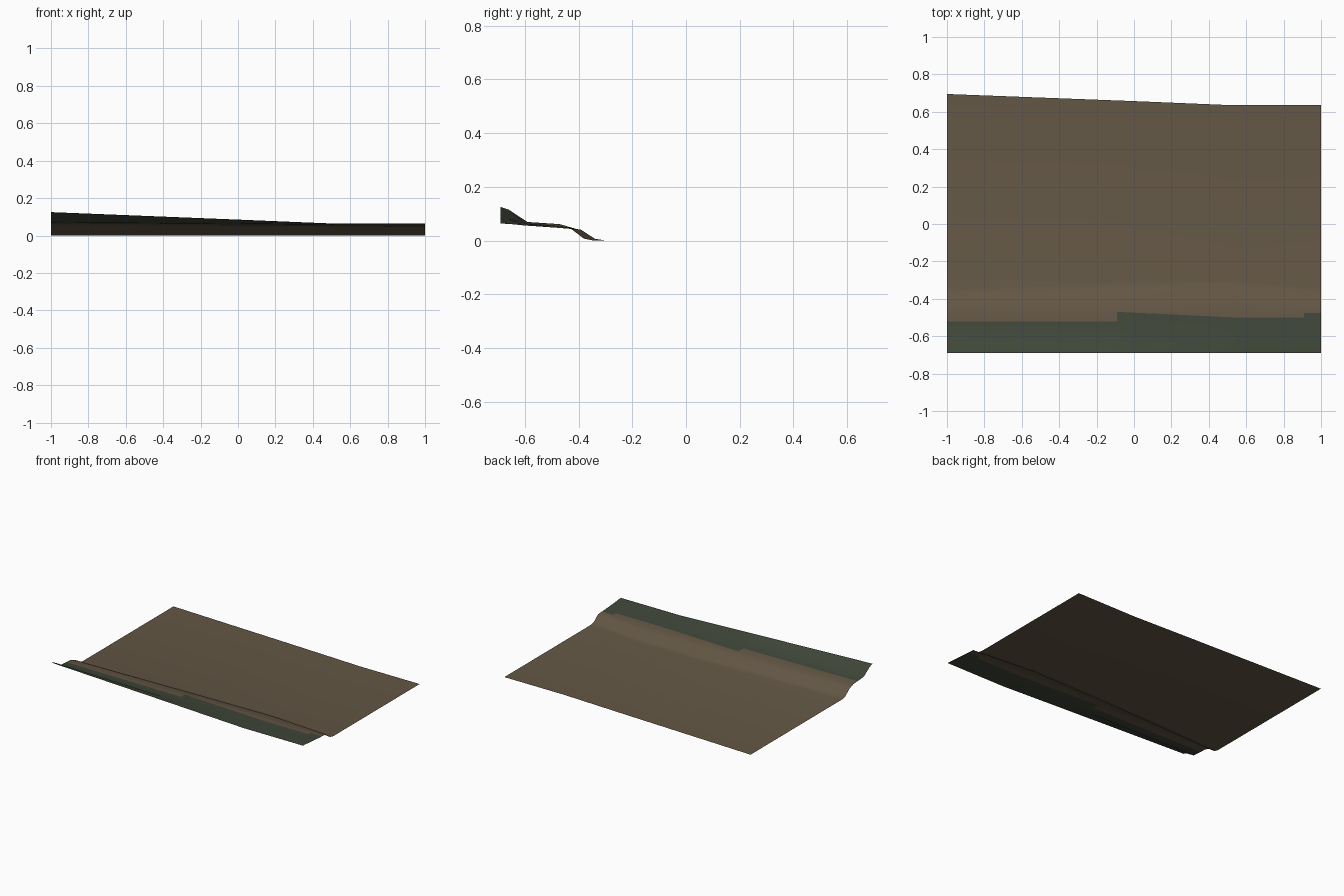
import bpy, bmesh
from mathutils import Vector

if "Cube" in bpy.data.objects:
    bpy.data.objects.remove(bpy.data.objects["Cube"])


def material(name, rgb):
    m = bpy.data.materials.new(name)
    m.diffuse_color = (*rgb, 1)
    m.use_nodes = True
    m.node_tree.nodes["Principled BSDF"].inputs["Base Color"].default_value = m.diffuse_color
    return m


# Cross-sections (y, z) of the stepped bank at four stations along x
STATIONS = [
    (-1.0, [(-.69, .125), (-.66, .115), (-.59, .069), (-.47, .061), (-.43, .046), (-.38, .008), (-.345, 0), (.695, 0)]),
    (0.0, [(-.69, .085), (-.66, .079), (-.60, .063), (-.47, .053), (-.40, .041), (-.345, .007), (-.31, 0), (.657, 0)]),
    (0.53, [(-.69, .063), (-.66, .062), (-.60, .057), (-.47, .048), (-.39, .040), (-.34, .007), (-.30, 0), (.635, 0)]),
    (1.0, [(-.69, .063), (-.66, .062), (-.60, .056), (-.50, .049), (-.43, .045), (-.38, .007), (-.345, 0), (.635, 0)]),
]
# Grass edge: strips of (x0, y0, x1, y1), green in front of each line
GRASS = [(-1, -.52, -.09, -.52), (-.09, -.47, .55, -.5), (.55, -.5, .91, -.5), (.91, -.475, 1, -.475)]

# Loft the sections into one open sheet
bm = bmesh.new()
rows = [[bm.verts.new((x, y, z)) for y, z in pts] for x, pts in STATIONS]
for a, b in zip(rows, rows[1:]):
    for i in range(len(a) - 1):
        bm.faces.new((a[i], b[i], b[i + 1], a[i + 1]))


def cut(faces, point, normal):
    geom = set(faces)
    for f in faces:
        geom.update(f.edges)
        geom.update(f.verts)
    bmesh.ops.bisect_plane(bm, geom=list(geom), dist=1e-5, plane_co=point, plane_no=normal)


# Split into strips, then along the grass edge of each strip
for x0, y0, x1, y1 in GRASS[1:]:
    cut(bm.faces[:], (x0, 0, 0), (1, 0, 0))
for x0, y0, x1, y1 in GRASS:
    strip = [f for f in bm.faces if x0 < f.calc_center_median().x < x1]
    cut(strip, (x0, y0, 0), Vector((y0 - y1, x1 - x0, 0)))

for f in bm.faces:
    c = f.calc_center_median()
    for x0, y0, x1, y1 in GRASS:
        if x0 < c.x < x1:
            f.material_index = int(c.y < y0 + (y1 - y0) * (c.x - x0) / (x1 - x0))
    f.smooth = True

me = bpy.data.meshes.new("terraced_ground")
bm.to_mesh(me)
bm.free()
me.materials.append(material("brown earth", (.127, .096, .060)))
me.materials.append(material("dark green grass", (.052, .064, .042)))
ob = bpy.data.objects.new("terraced_ground", me)
bpy.context.collection.objects.link(ob)
